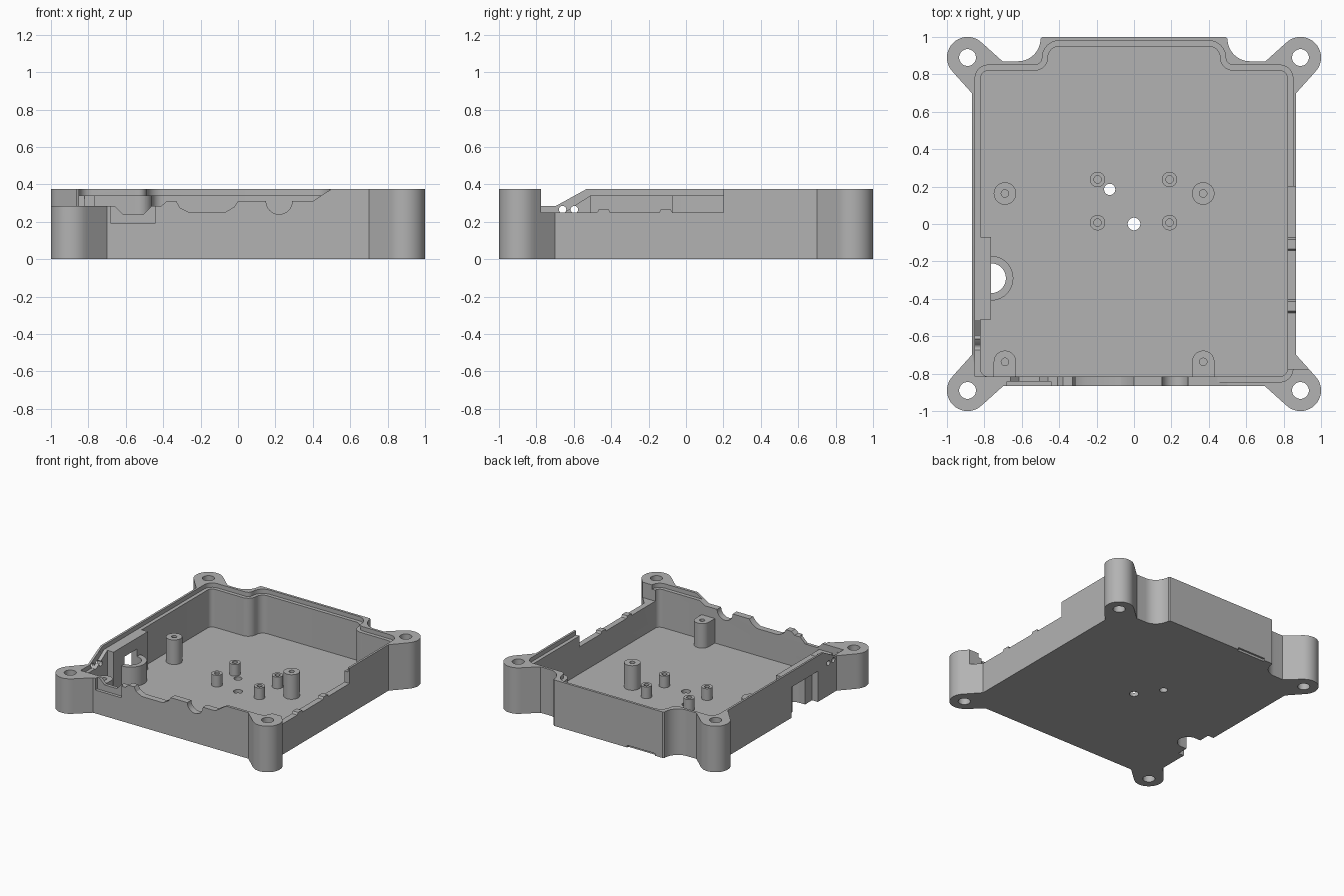
import bpy, bmesh, math

if bpy.data.objects.get("Cube"):
    bpy.data.objects.remove(bpy.data.objects["Cube"], do_unlink=True)

grey = bpy.data.materials.new("plain_grey")
grey.use_nodes = True
GREY = (0.45, 0.45, 0.45, 1)
grey.diffuse_color = GREY
grey.node_tree.nodes["Principled BSDF"].inputs["Base Color"].default_value = GREY

H, FLOOR = 0.375, 0.03


def arc(cx, cy, r, a0, a1, n=10):
    return [(cx + r * math.cos(math.radians(a0 + (a1 - a0) * i / n)),
             cy + r * math.sin(math.radians(a0 + (a1 - a0) * i / n))) for i in range(n + 1)]


def prism(name, pts, a, b, axis="z"):
    """Extrude a flat outline from a to b along one axis."""
    place = {"z": lambda u, v, w: (u, v, w), "y": lambda u, v, w: (u, w, v),
             "x": lambda u, v, w: (w, u, v)}[axis]
    bm = bmesh.new()
    low = [bm.verts.new(place(u, v, a)) for u, v in pts]
    high = [bm.verts.new(place(u, v, b)) for u, v in pts]
    bm.faces.new(low)
    bm.faces.new(high)
    for i in range(len(pts)):
        j = (i + 1) % len(pts)
        bm.faces.new((low[i], low[j], high[j], high[i]))
    bmesh.ops.recalc_face_normals(bm, faces=bm.faces)
    mesh = bpy.data.meshes.new(name)
    bm.to_mesh(mesh)
    bm.free()
    ob = bpy.data.objects.new(name, mesh)
    ob.data.materials.append(grey)
    bpy.context.collection.objects.link(ob)
    return ob


def disc(name, cx, cy, r, a, b, axis="z", n=40):
    return prism(name, arc(cx, cy, r, 0, 360, n)[:-1], a, b, axis)


def box(name, x0, x1, y0, y1, z0, z1):
    return prism(name, [(x0, y0), (x1, y0), (x1, y1), (x0, y1)], z0, z1)


def combine(target, tool, op="DIFFERENCE"):
    tool.hide_render = True
    mod = target.modifiers.new("shape", "BOOLEAN")
    mod.operation, mod.object, mod.solver = op, tool, "EXACT"
    bpy.context.view_layer.objects.active = target
    bpy.ops.object.modifier_apply(modifier=mod.name)
    bpy.data.objects.remove(tool, do_unlink=True)


def mirrored(half):
    return half + [(-x, y) for x, y in reversed(half)]


def cavity(o):
    """Inner outline, grown outwards by o."""
    return mirrored(arc(0.78, -0.775, 0.04 + o, -90, 0, 6)
                    + arc(0.78, 0.78, 0.04 + o, 0, 90, 6)
                    + arc(0.53, 0.89, 0.07 - o, 270, 180)
                    + arc(0.40, 0.89, 0.06 + o, 0, 90))


# Outer block with the stepped-out back
tray = prism("tray", mirrored([(0.867, -0.867), (0.867, 0.87)]
                              + arc(0.62, 0.99, 0.12, 270, 180, 14) + [(0.49, 1.0)]), 0, H)

# Corner lugs with flared webs
for sx in (-1, 1):
    for sy in (-1, 1):
        web = [(0.70, 0.867), (0.812, 0.968), (0.968, 0.812), (0.867, 0.70), (0.70, 0.70)]
        combine(tray, prism("web", [(x * sx, y * sy) for x, y in web], 0, H), "UNION")
        combine(tray, disc("lug", 0.89 * sx, 0.89 * sy, 0.11, 0, H), "UNION")

# Hollow inside and the stepped rim
combine(tray, prism("hollow", cavity(0), FLOOR, 1))
combine(tray, prism("rim_step", cavity(0.03), 0.34, 1))

# Side cable port: thick panel, half tube, outside recess
PY = -0.29
combine(tray, box("panel", -0.84, -0.765, PY - 0.22, PY + 0.22, 0.01, 0.34), "UNION")
combine(tray, prism("half_tube", arc(-0.765, PY, 0.12, -90, 90, 20)
                    + [(-0.80, PY + 0.12), (-0.80, PY - 0.12)], 0.01, 0.19), "UNION")
combine(tray, prism("port", arc(-0.765, PY, 0.08, -90, 90, 20)
                    + [(-1, PY + 0.08), (-1, PY - 0.08)], -1, 0.25))
combine(tray, box("recess", -1, -0.815, PY - 0.17, PY + 0.17, -1, 0.25))

# Sloped, lowered front corner on the port side
slope = [(-1.2, 0.285), (-0.695, 0.285), (-0.53, H + 0.001), (-0.53, 0.6), (-1.2, 0.6)]
combine(tray, prism("slope", slope, -1.2, -0.70, "x"))
inner_slope = [(-0.815, 0.25), (-0.65, 0.25), (-0.511, 0.341), (-0.511, 0.6), (-0.815, 0.6)]
combine(tray, prism("slope_step", inner_slope, -0.849, -0.75, "x"))
for y in (-0.66, -0.597):
    combine(tray, disc("pin_hole", y, 0.265, 0.02, -1.2, -0.75, "x", 20))

# Connector notches along the front wall
front = [(-1.2, 0.285), (-0.66, 0.285), (-0.615, 0.24), (-0.505, 0.24), (-0.46, 0.285),
         (-0.41, 0.285), (-0.38, 0.31), (-0.33, 0.31), (-0.31, 0.275), (-0.26, 0.25),
         (-0.07, 0.25), (-0.02, 0.28), (0, 0.31), (0.15, 0.31)]
front += arc(0.22, 0.31, 0.07, 180, 360, 16)[1:]
front += [(0.40, 0.31), (0.501, H + 0.001), (0.501, 0.6), (-1.2, 0.6)]
combine(tray, prism("front_notches", front, -1.2, -0.77, "y"))
combine(tray, box("front_recess", -0.68, -0.445, -1, -0.842, 0.19, 0.6))

# Lowered side wall with two small bumps
side = [(-0.775, 0.25)]
for y in (-0.44, -0.108):
    side += [(y - 0.035, 0.25), (y - 0.025, 0.268), (y + 0.025, 0.268), (y + 0.035, 0.25)]
side += [(0.2, 0.25), (0.2, 0.6), (-0.775, 0.6)]
combine(tray, prism("side_low", side, 0.70, 1.2, "x"))

# Screw holes, floor holes and the shallow pry slot at the back
for sx in (-1, 1):
    for sy in (-1, 1):
        combine(tray, disc("screw_hole", 0.89 * sx, 0.89 * sy, 0.045, -1, 1))
combine(tray, disc("floor_hole", 0, 0, 0.034, -1, 0.1))
combine(tray, disc("small_floor_hole", -0.13, 0.185, 0.03, -1, 0.1))
combine(tray, box("pry_slot", -0.42, -0.17, 0.985, 1.1, -1, 0.018))

parts = [tray]

# Standoffs: short and tall, plus two joined to the front wall
for x in (-0.195, 0.19):
    for y in (0.007, 0.238):
        post = disc("short_standoff", x, y, 0.041, 0.015, 0.125)
        combine(post, disc("bore", x, y, 0.02, 0.05, 1, n=20))
        parts.append(post)
for x in (-0.69, 0.37):
    post = disc("tall_standoff", x, 0.163, 0.06, 0.015, 0.23)
    combine(post, disc("bore", x, 0.163, 0.02, 0.08, 1, n=20))
    parts.append(post)
    wall_post = prism("wall_standoff", arc(x, -0.737, 0.06, 0, 180, 20)
                      + [(x - 0.06, -0.83), (x + 0.06, -0.83)], 0.015, 0.23)
    combine(wall_post, disc("bore", x, -0.737, 0.02, 0.08, 1, n=20))
    parts.append(wall_post)

# Smooth the round faces, keep edges sharp
bpy.ops.object.select_all(action="DESELECT")
for ob in parts:
    ob.select_set(True)
bpy.context.view_layer.objects.active = tray
bpy.ops.object.shade_smooth_by_angle(angle=math.radians(30))
